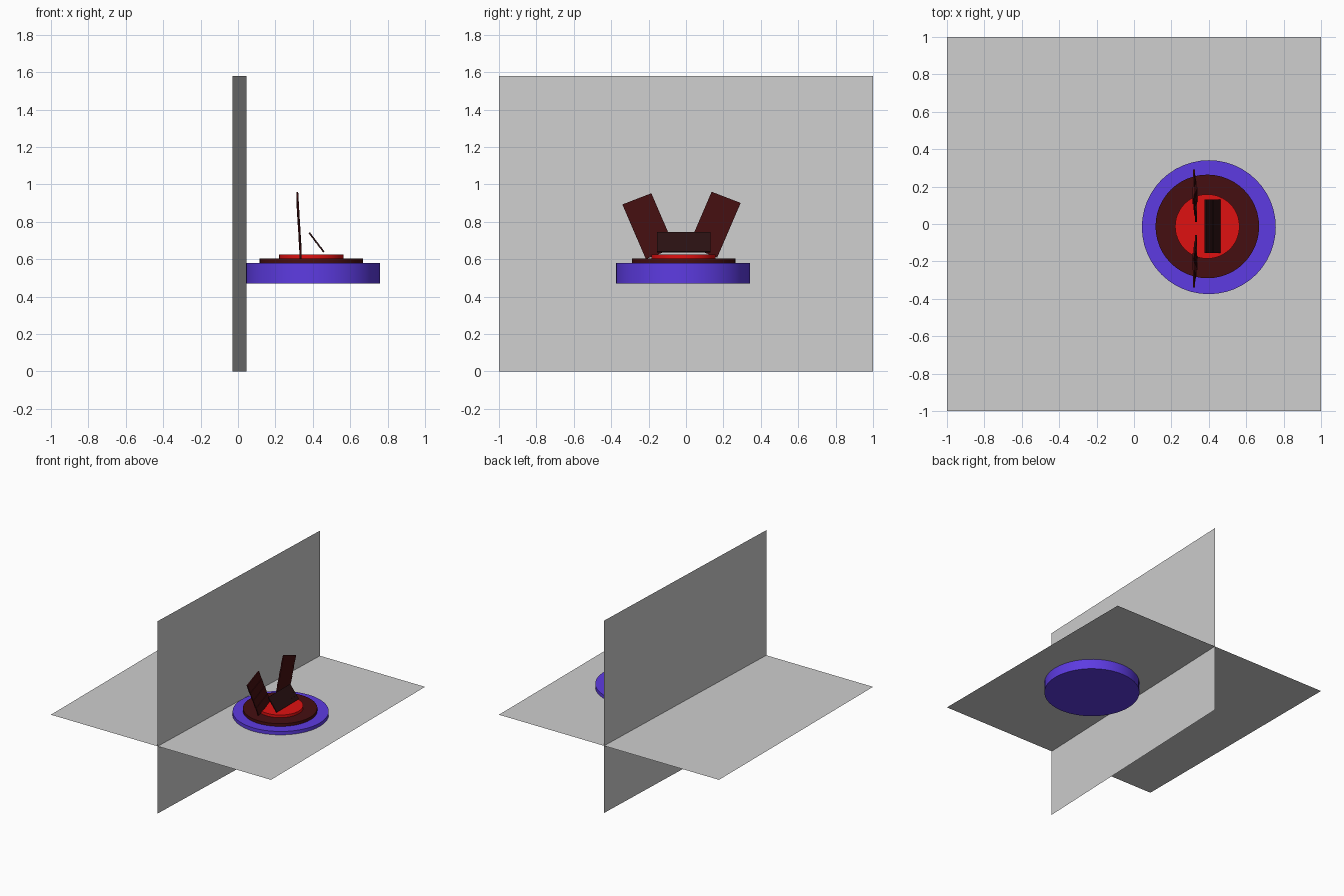
import bpy, bmesh, math
from mathutils import Matrix, Vector

if "Cube" in bpy.data.objects:
    bpy.data.objects.remove(bpy.data.objects["Cube"])


def material(name, rgb):
    m = bpy.data.materials.new(name)
    m.diffuse_color = (*rgb, 1)
    m.use_nodes = True
    m.node_tree.nodes["Principled BSDF"].inputs["Base Color"].default_value = m.diffuse_color
    return m


GREY = material("light grey", (0.62, 0.62, 0.62))
BLUE = material("violet blue", (0.11, 0.044, 0.76))
RED = material("bright red", (0.74, 0.0055, 0.0055))
MAROON = material("dark maroon", (0.06, 0.0048, 0.0055))
BLACK = material("near black", (0.023, 0.0055, 0.006))


def finish(name, bm, mat):
    me = bpy.data.meshes.new(name)
    bm.to_mesh(me)
    bm.free()
    me.materials.append(mat)
    ob = bpy.data.objects.new(name, me)
    bpy.context.collection.objects.link(ob)
    return ob


def sheet(name, corners):
    bm = bmesh.new()
    bm.faces.new([bm.verts.new(c) for c in corners])
    finish(name, bm, GREY)


def disc(name, x, y, r, z0, z1, mat):
    bm = bmesh.new()
    bmesh.ops.create_cone(bm, cap_ends=True, segments=48, radius1=r, radius2=r,
                          depth=z1 - z0,
                          matrix=Matrix.Translation((x, y, (z0 + z1) / 2)))
    ob = finish(name, bm, mat)
    for p in ob.data.polygons:
        p.use_smooth = len(p.vertices) == 4
    for e in ob.data.edges:
        a, b = (ob.data.vertices[i].co.z for i in e.vertices)
        e.use_edge_sharp = abs(a - b) < 1e-5


def slatted_panel(name, centre, u, v, width, length, mat, slats=4, thick=0.009):
    """Flat panel of overlapping slats; u runs across, v runs up."""
    u, v = Vector(u).normalized(), Vector(v).normalized()
    n = u.cross(v)
    frame = Matrix((u, v, n)).transposed().to_4x4()
    frame.translation = centre
    bm = bmesh.new()
    step = length / slats
    for i in range(slats):
        local = (Matrix.Translation((0, (i + 0.5) * step - length / 2, 0))
                 @ Matrix.Rotation(math.radians(2.5), 4, 'X')
                 @ Matrix.Diagonal((width, step, thick, 1)))
        bmesh.ops.create_cube(bm, size=1, matrix=frame @ local)
    finish(name, bm, mat)


# Crossing sheets: floor level and a slightly turned upright wall
sheet("floor_sheet", [(-1, -1, 0.552), (1, -1, 0.552), (1, 1, 0.552), (-1, 1, 0.552)])
sheet("wall_sheet", [(-0.03, -1, 0), (0.045, 1, 0), (0.045, 1, 1.58), (-0.03, -1, 1.58)])

# Stacked round platform
disc("platform_base", 0.40, -0.017, 0.358, 0.47, 0.58, BLUE)
disc("platform_ring", 0.392, -0.013, 0.277, 0.575, 0.603, MAROON)
disc("platform_centre", 0.392, -0.013, 0.172, 0.60, 0.625, RED)

# Two splayed upright panels, leaning back a little
for side, label, z in ((-1, "left", 0.777), (1, "right", 0.785)):
    u = Vector((0.06 * 0.36 * side, 0.933, -0.36 * side))
    v = Vector((-0.06 * 0.918, 0.395 * side, 0.918))
    slatted_panel(label + "_panel", (0.326, -0.024 + 0.176 * side, z),
                  u, v, 0.166, 0.318, MAROON)

# Low sloping panel in the middle
slatted_panel("middle_panel", (0.42, -0.012, 0.69), (0, 1, 0), (-0.08, 0, 0.105),
              0.285, 0.13, BLACK)
